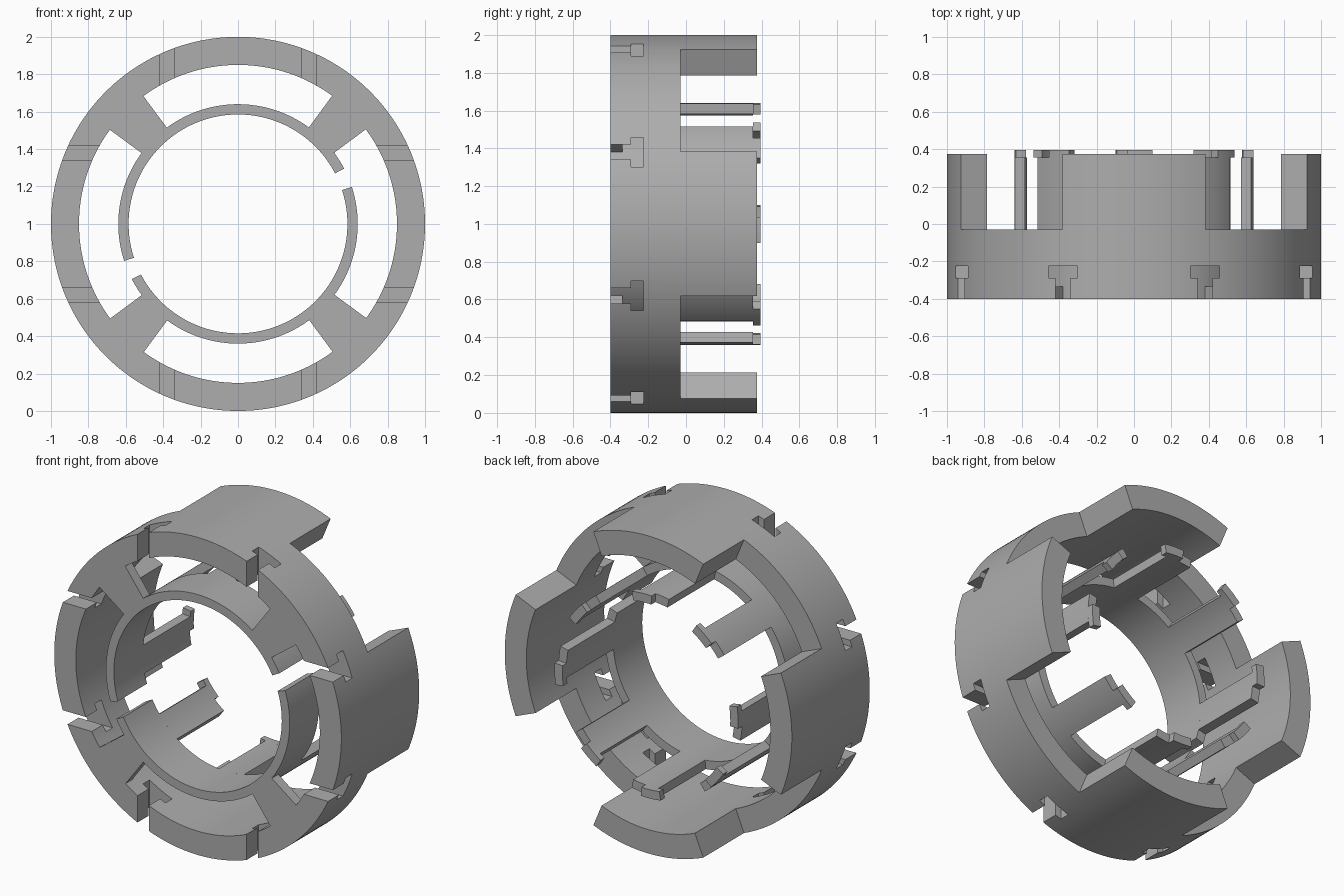
import bpy, bmesh, math
from mathutils import Matrix, Vector

cube = bpy.data.objects.get("Cube")
if cube:
    bpy.data.objects.remove(cube, do_unlink=True)

grey = bpy.data.materials.new("mid_grey")
grey.use_nodes = True
colour = (0.42, 0.42, 0.42, 1)
grey.diffuse_color = colour
grey.node_tree.nodes["Principled BSDF"].inputs["Base Color"].default_value = colour

FRONT, RIM_BACK, RING_BACK = -0.4, -0.03, -0.11
R_IN, R_OUT = 0.585, 0.64      # inner ring
RIM_IN, RIM_OUT = 0.85, 1.0    # outer rim


def point(r, degrees, y):
    a = math.radians(degrees)
    return Vector((r * math.cos(a), y, 1 + r * math.sin(a)))


def add_arc(bm, r0, r1, a0, a1, y0, y1, step=1.875):
    """Solid arc about the y axis; a full turn closes on itself."""
    full = a1 - a0 >= 360
    n = max(2, round((a1 - a0) / step))
    rows = []
    for i in range(n if full else n + 1):
        a = a0 + (a1 - a0) * i / n
        rows.append([bm.verts.new(point(r, a, y))
                     for r, y in ((r0, y0), (r1, y0), (r1, y1), (r0, y1))])
    for i in range(n):
        p, q = rows[i], rows[(i + 1) % len(rows)]
        for k in range(4):
            m = (k + 1) % 4
            bm.faces.new((p[k], p[m], q[m], q[k]))
    if not full:
        bm.faces.new(rows[0])
        bm.faces.new(rows[-1])


def finish(bm, name):
    bmesh.ops.recalc_face_normals(bm, faces=bm.faces)
    mesh = bpy.data.meshes.new(name)
    bm.to_mesh(mesh)
    bm.free()
    mesh.materials.append(grey)
    obj = bpy.data.objects.new(name, mesh)
    bpy.context.collection.objects.link(obj)
    return obj


def activate(obj):
    bpy.ops.object.select_all(action="DESELECT")
    obj.select_set(True)
    bpy.context.view_layer.objects.active = obj


def smooth(obj):
    activate(obj)
    bpy.ops.object.shade_smooth_by_angle(angle=math.radians(25))


def arc_object(name, *arcs):
    bm = bmesh.new()
    for arc in arcs:
        add_arc(bm, *arc)
    obj = finish(bm, name)
    smooth(obj)
    return obj


# Outer rim, with four wide shields drawn out of its back face
bm = bmesh.new()
add_arc(bm, RIM_IN, RIM_OUT, 0, 360, FRONT, RIM_BACK)
shield_faces = []
for f in bm.faces:
    c = f.calc_center_median()
    angle = math.degrees(math.atan2(c.z - 1, c.x))
    from_axis = abs((angle + 45) % 90 - 45)
    if abs(c.y - RIM_BACK) < 0.001 and from_axis < 22.5:
        shield_faces.append(f)
out = bmesh.ops.extrude_face_region(bm, geom=shield_faces)
moved = [v for v in out["geom"] if isinstance(v, bmesh.types.BMVert)]
bmesh.ops.translate(bm, verts=moved, vec=(0, 0.405, 0))
rim = finish(bm, "outer_rim")

# T-shaped slots through the rim, open to the front
T_PROFILE = [(-0.04, -0.5), (0.04, -0.5), (0.04, -0.29), (0.078, -0.29),
             (0.078, -0.225), (-0.078, -0.225), (-0.078, -0.29), (-0.04, -0.29)]
bm = bmesh.new()
for quarter in range(4):
    turn = (Matrix.Translation((0, 0, 1))
            @ Matrix.Rotation(math.radians(90 * quarter), 4, "Y"))
    for side in (-1, 1):
        base = [bm.verts.new(turn @ Vector((side * 0.38 + x, y, 0.68)))
                for x, y in T_PROFILE]
        face = bm.faces.new(base)
        top = bmesh.ops.extrude_face_region(bm, geom=[face], use_keep_orig=True)
        lift = turn.to_3x3() @ Vector((0, 0, 0.4))
        bmesh.ops.translate(bm, vec=lift, verts=[
            v for v in top["geom"] if isinstance(v, bmesh.types.BMVert)])
cutter = finish(bm, "slot_cutter")
cutter.hide_render = True
cut = rim.modifiers.new("slots", "BOOLEAN")
cut.operation = "DIFFERENCE"
cut.solver = "EXACT"
cut.object = cutter
activate(rim)
bpy.ops.object.modifier_apply(modifier=cut.name)
bpy.data.objects.remove(cutter, do_unlink=True)
smooth(rim)

# Inner ring, split by two narrow gaps
arc_object("inner_ring", *[
    (R_IN, R_OUT, 27.5 + t, 198 + t, FRONT, RING_BACK) for t in (0, 180)])

for quarter in range(4):
    turn = 90 * quarter
    # Thin front spoke joining ring and rim
    arc_object(f"spoke_{quarter + 1}",
               (R_OUT - 0.002, RIM_IN + 0.002, 36.5 + turn, 53.7 + turn, FRONT, -0.335))
    # Rearward fingers with an offset hook at the tip
    for label, shift in (("spoke_finger", 0), ("middle_finger", -42)):
        a = turn + shift
        arc_object(f"{label}_{quarter + 1}",
                   (R_IN, R_OUT, 36.5 + a, 53.7 + a, RING_BACK, 0.355),
                   (R_IN, R_OUT, 33 + a, 45.3 + a, 0.355, 0.395))
